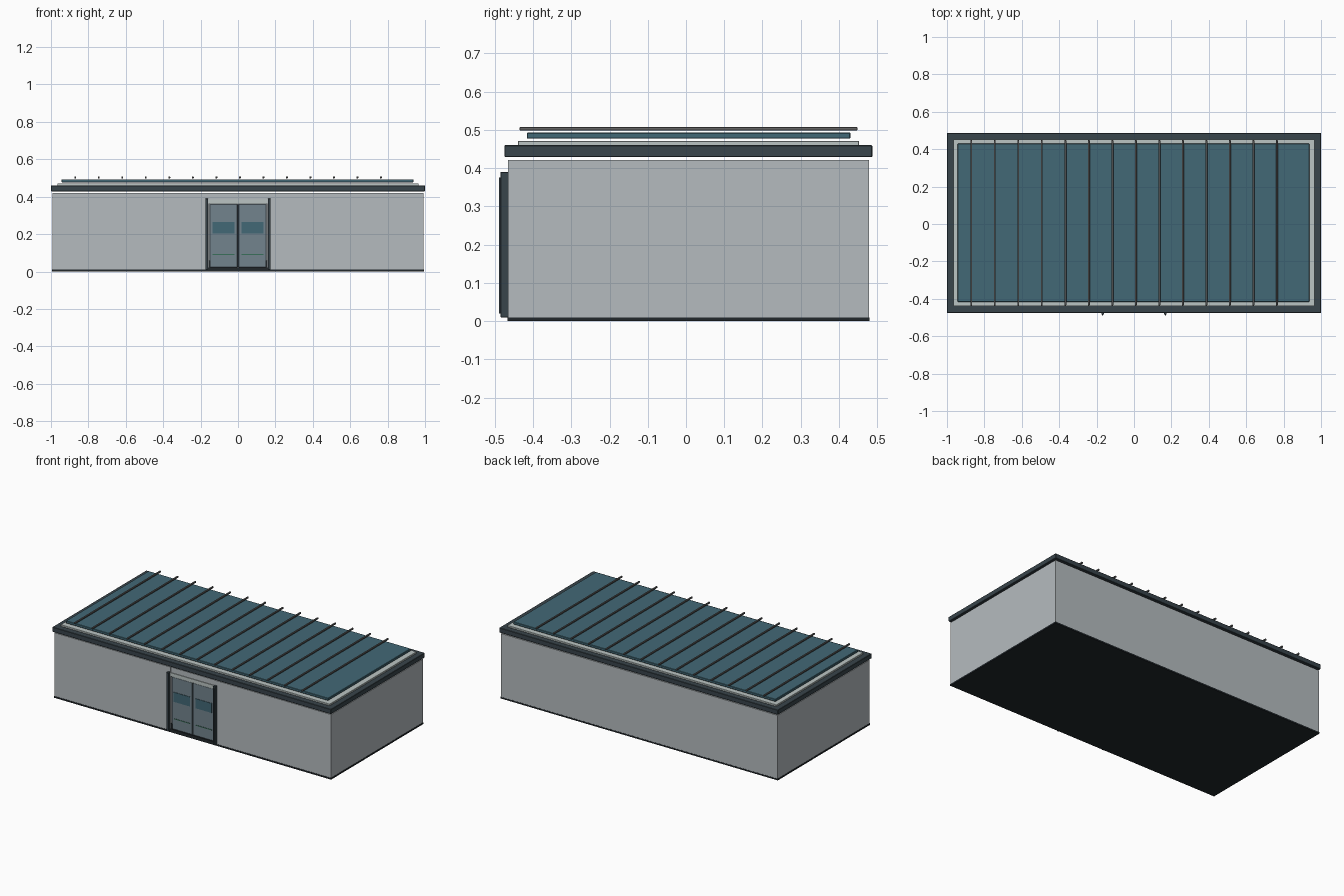
import bpy

if "Cube" in bpy.data.objects:
    bpy.data.objects.remove(bpy.data.objects["Cube"])


def material(name, rgb):
    m = bpy.data.materials.new(name)
    m.diffuse_color = (*rgb, 1)
    m.use_nodes = True
    m.node_tree.nodes["Principled BSDF"].inputs["Base Color"].default_value = m.diffuse_color
    return m


SLATE = material("slate", (0.04, 0.058, 0.07))
DARK = material("dark_base", (0.015, 0.02, 0.024))
TEAL = material("teal_roof", (0.055, 0.14, 0.18))
WALL = material("pale_wall", (0.46, 0.50, 0.52))
TRIM = material("pale_trim", (0.50, 0.56, 0.55))
RIB = material("rib_grey", (0.13, 0.13, 0.13))
DOOR = material("door_blue_grey", (0.17, 0.23, 0.27))
GREEN = material("green_trim", (0.04, 0.16, 0.10))


def box(name, x, y, z, mat, bevel=0.0):
    """Box from (min, max) pairs on each axis."""
    bpy.ops.mesh.primitive_cube_add(
        size=1, location=[(a + b) / 2 for a, b in (x, y, z)])
    ob = bpy.context.object
    ob.name = name
    ob.scale = [b - a for a, b in (x, y, z)]
    bpy.ops.object.transform_apply(location=False, rotation=False, scale=True)
    ob.data.materials.append(mat)
    if bevel:
        mod = ob.modifiers.new("edge", "BEVEL")
        mod.width = bevel
        mod.segments = 1
    return ob


# Floor slab
box("floor_slab", (-0.995, 0.995), (-0.467, 0.48), (0, 0.01), DARK)

# Walls, the front one split around the doorway
WZ = (0.01, 0.421)
T = 0.02
box("back_wall", (-0.993, 0.993), (0.479 - T, 0.479), WZ, WALL)
for side, s in (("left", -1), ("right", 1)):
    def mx(a, b):
        return tuple(sorted((s * a, s * b)))
    box(side + "_wall", mx(0.993 - T, 0.993), (-0.465 + T, 0.479 - T), WZ, WALL)
    box(side + "_front_wall", mx(0.158, 0.993), (-0.465, -0.465 + T), WZ, WALL)

    # Door leaf with window, handle rail and kick corner
    box(side + "_door", mx(0.003, 0.153), (-0.462, -0.448), (0.022, 0.36), DOOR, 0.002)
    box(side + "_door_window", mx(0.02, 0.136), (-0.465, -0.460), (0.202, 0.264), TEAL)
    box(side + "_door_rail", mx(0.02, 0.136), (-0.464, -0.460), (0.088, 0.093), GREEN)
    box(side + "_door_foot", mx(0.148, 0.158), (-0.467, -0.460), (0.015, 0.058), DARK)

    # Door post with slim outer strip
    box(side + "_door_post", mx(0.16, 0.175), (-0.485, -0.465), (0.01, 0.39), SLATE, 0.001)
    box(side + "_post_strip", mx(0.165, 0.170), (-0.489, -0.485), (0.02, 0.376), SLATE)

# Doorway surround
box("door_lintel", (-0.158, 0.158), (-0.463, -0.445), (0.386, 0.421), WALL)
box("door_transom", (-0.158, 0.158), (-0.467, -0.447), (0.362, 0.386), TRIM)
box("door_seam", (-0.003, 0.003), (-0.460, -0.450), (0.022, 0.36), DARK)
box("door_sill", (-0.16, 0.16), (-0.468, -0.445), (0.01, 0.022), DARK)

# Stacked roof layers
box("roof_fascia", (-1, 1), (-0.475, 0.487), (0.429, 0.460), SLATE, 0.002)
box("roof_trim", (-0.965, 0.965), (-0.439, 0.452), (0.460, 0.471), TRIM, 0.001)
box("roof_panel", (-0.943, 0.938), (-0.416, 0.430), (0.477, 0.493), TEAL, 0.002)

# Standing ribs across the roof
for i in range(14):
    x = -0.87 + i * 0.1257
    box(f"roof_rib_{i + 1}", (x - 0.005, x + 0.005), (-0.435, 0.448),
        (0.498, 0.508), RIB, 0.0015)
